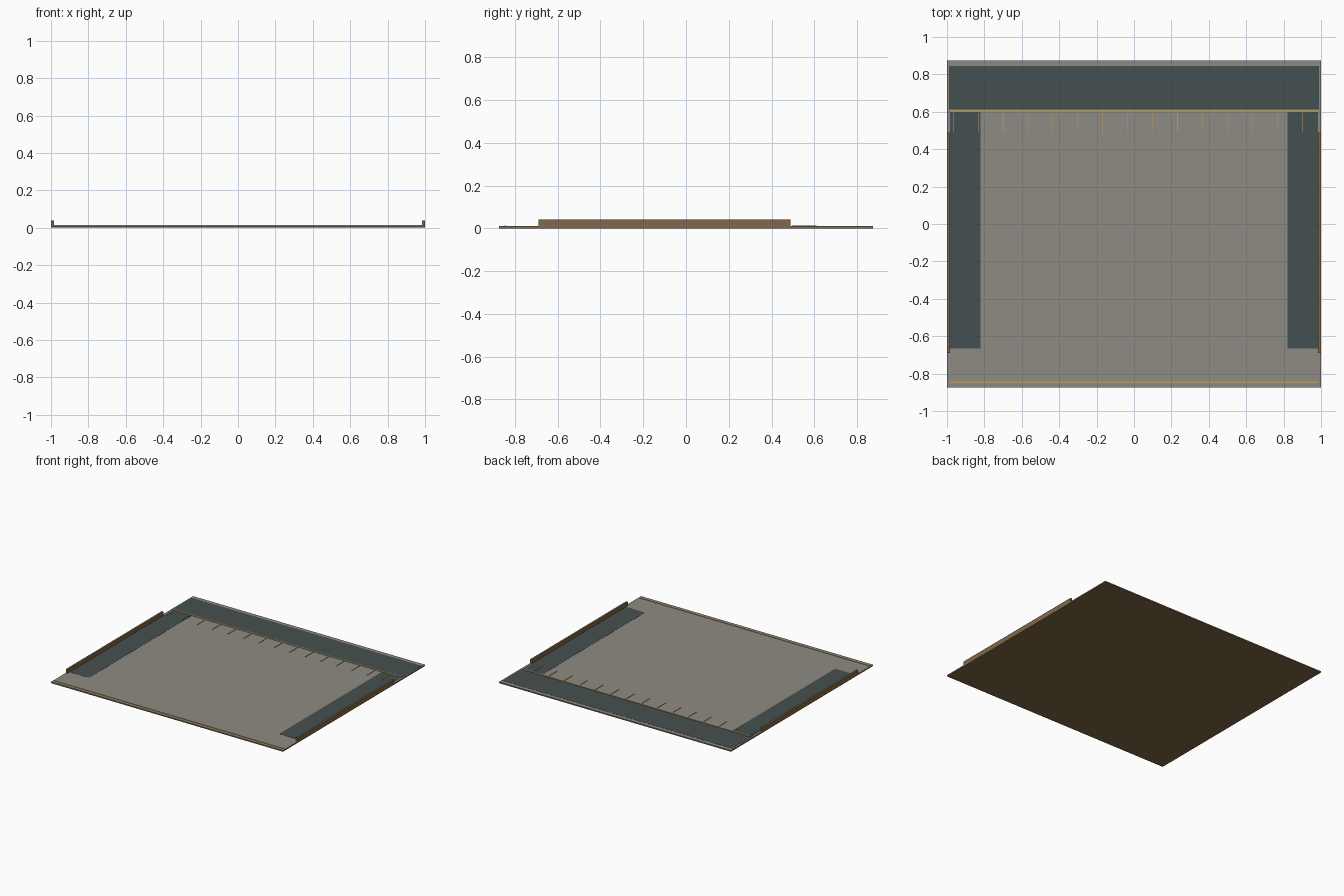
import bpy

cube = bpy.data.objects.get("Cube")
if cube:
    bpy.data.objects.remove(cube, do_unlink=True)


def material(name, color):
    m = bpy.data.materials.new(name)
    m.use_nodes = True
    m.diffuse_color = (*color, 1)
    m.node_tree.nodes["Principled BSDF"].inputs["Base Color"].default_value = (*color, 1)
    return m


stone = material("warm grey", (0.27, 0.26, 0.22))
slate = material("dark slate", (0.06, 0.08, 0.08))
wood = material("brown wood", (0.22, 0.14, 0.065))
brass = material("tan brass", (0.5, 0.34, 0.14))


def box(name, x, y, z, mat):
    """Box spanning the given (low, high) ranges."""
    spans = (x, y, z)
    bpy.ops.mesh.primitive_cube_add(size=1, location=[(a + b) / 2 for a, b in spans])
    ob = bpy.context.object
    ob.name = name
    ob.scale = [b - a for a, b in spans]
    bpy.ops.object.transform_apply(location=False, rotation=False, scale=True)
    ob.data.materials.append(mat)
    return ob


TOP = 0.01

# Slab with a grey upper face
slab = box("floor_slab", (-1, 1), (-0.875, 0.875), (0, TOP), wood)
slab.data.materials.append(stone)
for face in slab.data.polygons:
    face.material_index = int(face.normal.z > 0.5)

# Dark floor panels
box("back_panel", (-0.99, 0.99), (0.612, 0.845), (TOP - 0.002, TOP + 0.001), slate)
for side, name in ((-1, "right"), (1, "left")):
    box(name + "_panel", sorted((side * 0.985, side * 0.82)), (-0.665, 0.6),
        (TOP - 0.002, TOP + 0.001), slate)
    # Raised rail along the side edge
    box(name + "_rail", sorted((side * 0.985, side)), (-0.69, 0.49), (0, 0.04), wood)

# Trim lines across the floor
box("back_trim", (-0.985, 0.985), (0.601, 0.61), (TOP - 0.002, TOP + 0.004), brass)
box("front_trim", (-0.985, 0.985), (-0.85, -0.841), (TOP - 0.002, TOP + 0.004), brass)

# Row of thin tick marks in front of the back trim
for i in range(15):
    x = -0.967 + i * 0.1333
    box(f"tick_{i + 1}", (x - 0.0015, x + 0.0015), (0.495, 0.601),
        (TOP - 0.002, TOP + 0.003), brass)
